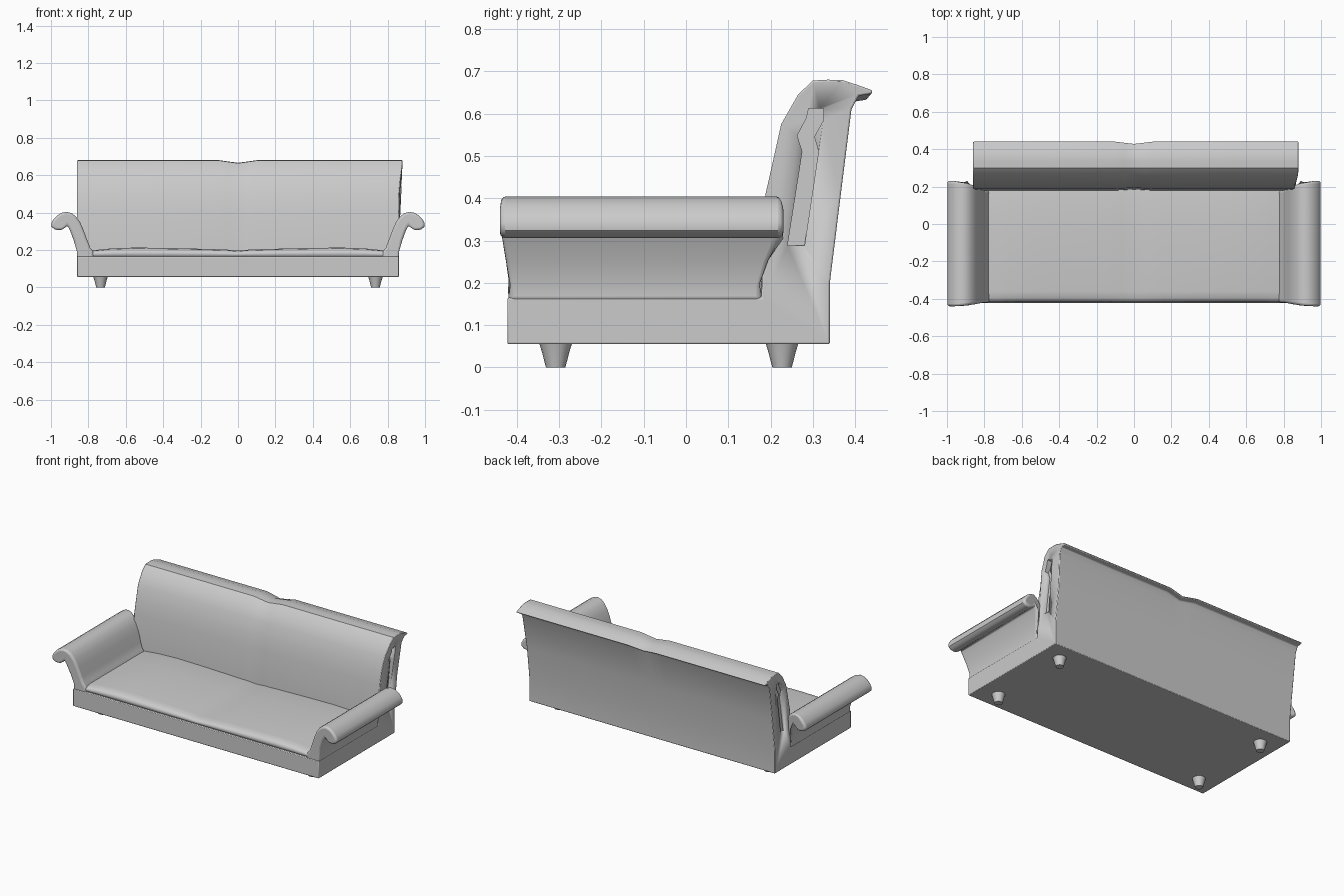
import bpy, bmesh, math

if "Cube" in bpy.data.objects:
    bpy.data.objects.remove(bpy.data.objects["Cube"])

def loft(name, rings, angle=35, bevel=0.0, segs=2):
    """Skin closed rings of equal point count and cap both ends."""
    bm = bmesh.new()
    vs = [[bm.verts.new(p) for p in r] for r in rings]
    n = len(rings[0])
    for a, b in zip(vs, vs[1:]):
        for i in range(n):
            j = (i + 1) % n
            bm.faces.new((a[i], a[j], b[j], b[i]))
    bm.faces.new(vs[0])
    bm.faces.new(vs[-1])
    bmesh.ops.recalc_face_normals(bm, faces=bm.faces[:])
    me = bpy.data.meshes.new(name)
    bm.to_mesh(me)
    bm.free()
    ob = bpy.data.objects.new(name, me)
    bpy.context.collection.objects.link(ob)
    bpy.ops.object.select_all(action='DESELECT')
    ob.select_set(True)
    bpy.context.view_layer.objects.active = ob
    bpy.ops.object.shade_smooth_by_angle(angle=math.radians(angle))
    if bevel:
        m = ob.modifiers.new("bevel", 'BEVEL')
        m.width, m.segments = bevel, segs
        m.limit_method, m.angle_limit = 'ANGLE', math.radians(45)
    return ob

# Base and backrest: one L-shaped side profile (y, z) with a dip in the middle
side = [(-.422, .055), (.34, .055), (.34, .20), (.366, .41), (.391, .61), (.408, .642),
        (.44, .647), (.44, .655), (.407, .667), (.37, .679), (.335, .68), (.30, .678),
        (.265, .645), (.225, .575), (.205, .485), (.188, .41), (.178, .165), (-.422, .165)]

def body_ring(x):
    dip = max(0, 1 - abs(x) / .1)
    ring = []
    for y, z in side:
        flare = .02 * min(1, max(0, (z - .53) / .12)) if x > .85 else 0
        if z > .64:
            ring.append((x + flare, y - .012 * dip if y > .4 else y, z - .014 * dip))
        else:
            ring.append((x + flare, y + (.006 * dip if .17 < y < .3 else 0), z))
    return ring

body = loft("base_and_backrest",
            [body_ring(x) for x in (-.86, -.5, -.1, -.05, 0, .05, .1, .5, .86)], bevel=.004)

# Recessed strip on each end of the backrest
slot = [(.24, .288), (.28, .288), (.313, .51), (.303, .545), (.325, .585), (.325, .612),
        (.29, .612), (.285, .59), (.263, .548), (.275, .51)]
for s in (-1, 1):
    cutter = loft("strip_cutter", [[(s * x, y, z) for y, z in slot] for x in (.847, .95)])
    cutter.hide_render = True
    cutter.hide_set(True)
    cutter.display_type = 'WIRE'
    m = body.modifiers.new("recess", 'BOOLEAN')
    m.object, m.operation, m.solver = cutter, 'DIFFERENCE', 'EXACT'

# Seat cushion: rounded side profile, gently wavy height along x
heights = [(0, .196), (.06, .202), (.15, .205), (.35, .210), (.55, .213), (.68, .208), (.74, .202), (.79, .197)]
waves = [(-x, h) for x, h in heights[:0:-1]] + heights

def seat_ring(x, h):
    t = h - .166
    return [(x, -.40, .16), (x, -.412, .168), (x, -.416, .166 + t * .35), (x, -.412, .166 + t * .65),
            (x, -.395, .166 + t * .88), (x, -.36, h), (x, 0, h), (x, .15, h), (x, .20, h - .006), (x, .20, .16)]

loft("seat_cushion", [seat_ring(x, h) for x, h in waves], angle=50)

# Rolled arms: front profile (x, z), slightly longer towards the roll
scroll = [(.77, .155), (.775, .195), (.79, .212), (.805, .25), (.825, .305), (.845, .35),
          (.868, .381), (.892, .398), (.918, .404), (.945, .398), (.968, .384), (.987, .363),
          (.998, .342), (.996, .324), (.982, .311), (.96, .306), (.94, .309), (.925, .319),
          (.912, .332), (.898, .305), (.878, .25), (.862, .195), (.861, .155)]

def arm_ring(s, end, inset=0):
    ring = []
    for x, z in scroll:
        t = min(1, max(0, (x - .78) / .15)) * min(1, max(0, (z - .2) / .1))
        y = -.42 - .02 * t if end < 0 else .18 + .05 * t
        ring.append((s * x, y, z))
    return ring

for s, label in ((-1, "left"), (1, "right")):
    loft(label + "_arm", [arm_ring(s, -1), arm_ring(s, 1)], angle=40, bevel=.013, segs=3)

# Tapered legs
for x in (-.735, .735):
    for y, label in ((-.308, "front"), (.227, "back")):
        rings = [[(x + r * math.cos(math.tau * i / 16), y + r * math.sin(math.tau * i / 16), z)
                  for i in range(16)] for r, z in ((.023, 0), (.032, .035), (.039, .058))]
        loft(label + "_leg", rings, angle=40)
